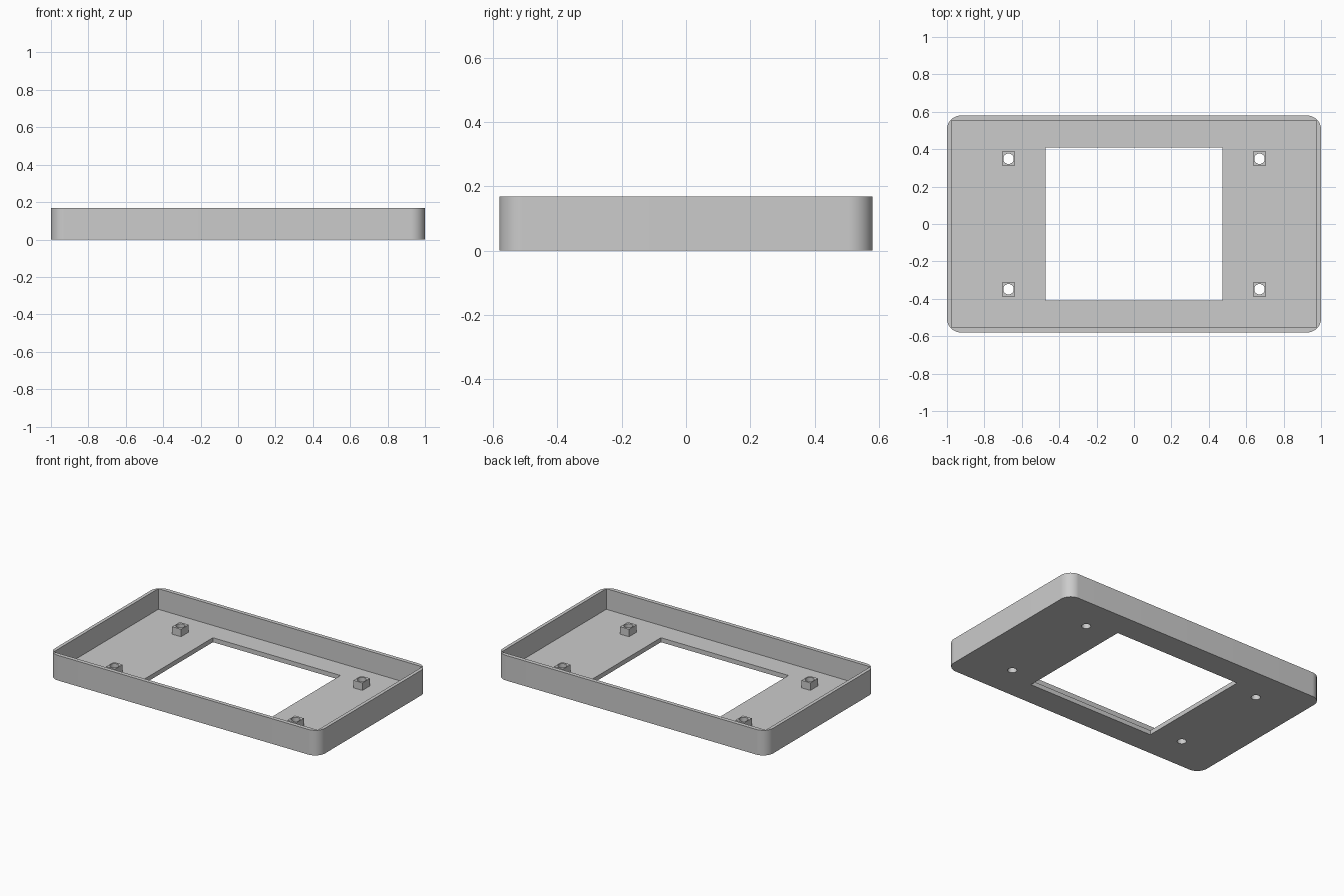
import bpy
import bmesh
import math

if "Cube" in bpy.data.objects:
    bpy.data.objects.remove(bpy.data.objects["Cube"], do_unlink=True)

HEIGHT, FLOOR, POST_TOP = 0.168, 0.03, 0.08
POST_X, POST_Y = 0.671, 0.349

grey = bpy.data.materials.new("plain grey")
grey.use_nodes = True
colour = (0.6, 0.6, 0.6, 1)
grey.diffuse_color = colour
grey.node_tree.nodes["Principled BSDF"].inputs["Base Color"].default_value = colour


def prism(name, points, bottom, top):
    """Extrude a flat outline straight up into a closed solid."""
    bm = bmesh.new()
    base = bm.faces.new([bm.verts.new((x, y, bottom)) for x, y in points])
    grown = bmesh.ops.extrude_face_region(bm, geom=[base])["geom"]
    for v in grown:
        if isinstance(v, bmesh.types.BMVert):
            v.co.z = top
    bmesh.ops.recalc_face_normals(bm, faces=bm.faces)
    mesh = bpy.data.meshes.new(name)
    bm.to_mesh(mesh)
    bm.free()
    mesh.materials.append(grey)
    obj = bpy.data.objects.new(name, mesh)
    bpy.context.collection.objects.link(obj)
    return obj


def rectangle(hx, hy, cx=0, cy=0):
    return [(cx + sx * hx, cy + sy * hy) for sx, sy in ((1, 1), (-1, 1), (-1, -1), (1, -1))]


def circle(r, cx, cy, sides=40):
    angles = [math.tau * i / sides for i in range(sides)]
    return [(cx + r * math.cos(a), cy + r * math.sin(a)) for a in angles]


def rounded_rectangle(hx, hy, r, steps=16):
    points = []
    for corner, (cx, cy) in enumerate(rectangle(hx - r, hy - r)):
        for i in range(steps + 1):
            a = (corner + i / steps) * math.pi / 2
            points.append((cx + r * math.cos(a), cy + r * math.sin(a)))
    return points


def combine(target, tool, operation):
    """Apply a boolean and remove the tool solid."""
    bpy.context.view_layer.objects.active = target
    mod = target.modifiers.new("combine", "BOOLEAN")
    mod.operation = operation
    mod.solver = "EXACT"
    mod.object = tool
    bpy.ops.object.modifier_apply(modifier=mod.name)
    bpy.data.objects.remove(tool, do_unlink=True)


# Rounded tray, hollowed from above with a square-cornered cavity
tray = prism("bezel_tray", rounded_rectangle(1, 0.58, 0.075), 0, HEIGHT)
combine(tray, prism("cavity", rectangle(0.977, 0.553), FLOOR, HEIGHT + 0.1), "DIFFERENCE")

# Screen opening through the floor
combine(tray, prism("opening", rectangle(0.472, 0.409), -0.1, HEIGHT), "DIFFERENCE")

# Four mounting posts, each drilled right through
for sx in (-1, 1):
    for sy in (-1, 1):
        x, y = sx * POST_X, sy * POST_Y
        combine(tray, prism("post", rectangle(0.033, 0.04, x, y), FLOOR / 2, POST_TOP), "UNION")
        combine(tray, prism("screw_hole", circle(0.028, x, y), -0.1, HEIGHT), "DIFFERENCE")

# Smooth the corners and holes, keep the edges sharp
bpy.ops.object.select_all(action="DESELECT")
tray.select_set(True)
bpy.context.view_layer.objects.active = tray
bpy.ops.object.shade_smooth_by_angle(angle=math.radians(30))
